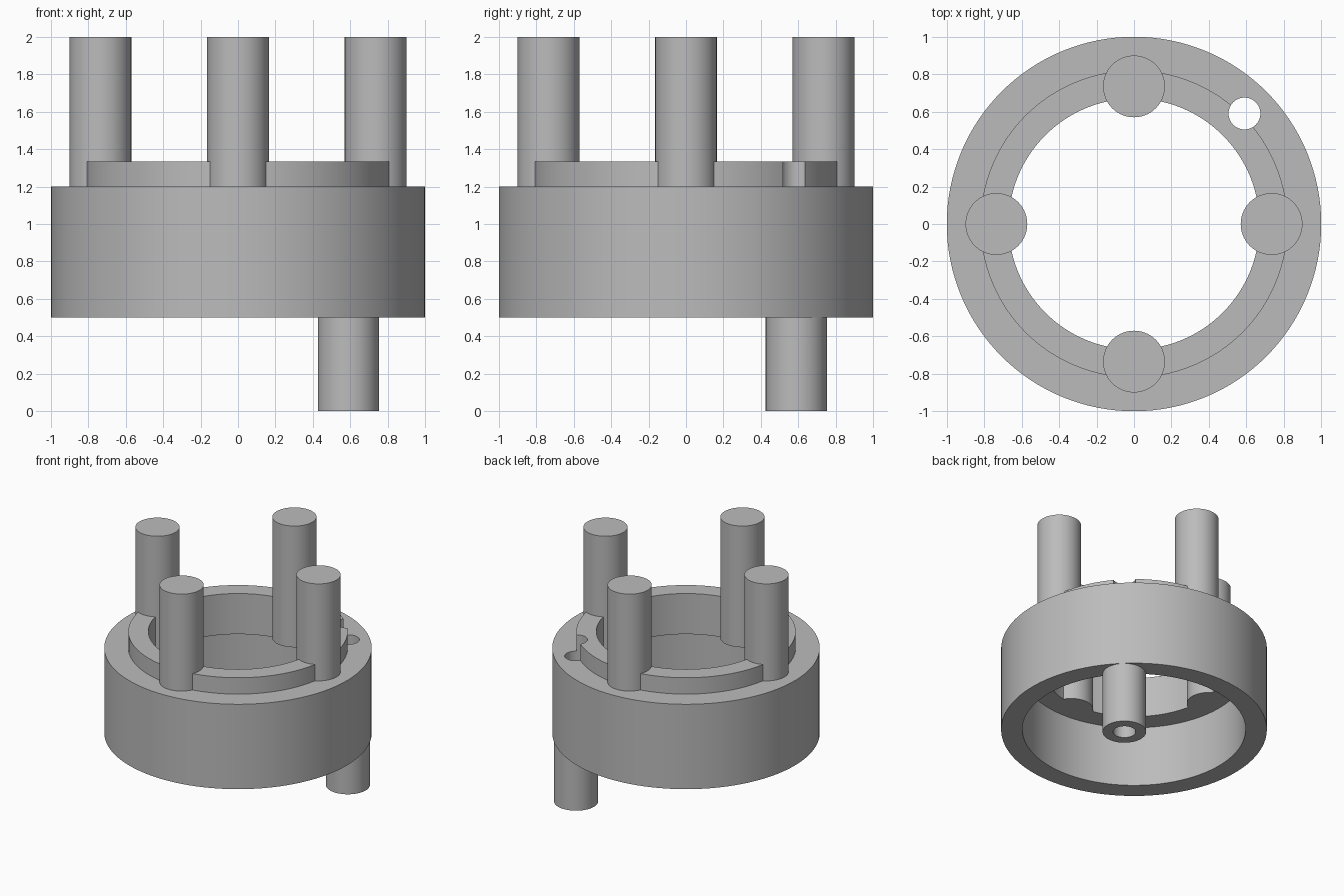
import bpy
import bmesh
from math import tau, sin, cos, radians
from mathutils import Matrix, Vector

cube = bpy.data.objects.get("Cube")
if cube:
    bpy.data.objects.remove(cube, do_unlink=True)

# Single plain grey
grey = bpy.data.materials.new("plain grey")
grey.use_nodes = True
grey.diffuse_color = (0.5, 0.5, 0.5, 1)
grey.node_tree.nodes["Principled BSDF"].inputs["Base Color"].default_value = (0.5, 0.5, 0.5, 1)


def lathe(name, profile, steps, location=(0, 0, 0), closed=True):
    """Turn a (radius, height) profile around the vertical axis."""
    bm = bmesh.new()
    verts = [bm.verts.new((r, 0, z)) for r, z in profile]
    edges = [bm.edges.new(pair) for pair in zip(verts, verts[1:])]
    if closed:
        edges.append(bm.edges.new((verts[-1], verts[0])))
    bmesh.ops.spin(bm, geom=verts + edges, cent=(0, 0, 0), axis=(0, 0, 1),
                   angle=tau, steps=steps, use_merge=True)
    bmesh.ops.remove_doubles(bm, verts=bm.verts, dist=0.0001)
    bmesh.ops.recalc_face_normals(bm, faces=bm.faces)
    mesh = bpy.data.meshes.new(name)
    bm.to_mesh(mesh)
    bm.free()
    mesh.materials.append(grey)
    obj = bpy.data.objects.new(name, mesh)
    obj.location = location
    bpy.context.collection.objects.link(obj)
    return obj


def rod(name, radius, bottom, top, location):
    return lathe(name, [(0, bottom), (radius, bottom), (radius, top), (0, top)],
                 64, location, closed=False)


def smooth(obj):
    bpy.ops.object.select_all(action="DESELECT")
    obj.select_set(True)
    bpy.context.view_layer.objects.active = obj
    bpy.ops.object.shade_smooth_by_angle(angle=radians(30))


# Heights and radii shared by the parts
ledge, deck, rim_top = 1.0, 1.2, 1.335
bore = 0.67
tube_spot = (0.59, 0.59, 0)
hole = 0.085

# Ring body: wide skirt, inner ledge and raised rim in one profile
body = lathe("ring_body", [
    (1.0, 0.5), (1.0, deck), (0.82, deck), (0.82, rim_top),
    (bore, rim_top), (bore, ledge), (0.84, ledge), (0.84, 0.5)], 128)

# Vertical hole through the body, in line with the tube
cutter = rod("hole_cutter", hole, 0.3, 1.6, tube_spot)
cut = body.modifiers.new("tube_hole", "BOOLEAN")
cut.operation = "DIFFERENCE"
cut.solver = "EXACT"
cut.object = cutter
bpy.context.view_layer.objects.active = body
bpy.ops.object.modifier_apply(modifier=cut.name)
bpy.data.objects.remove(cutter, do_unlink=True)
smooth(body)

# Hollow tube hanging below the ledge
tube = lathe("lower_tube", [(hole, 0), (0.164, 0), (0.164, ledge), (hole, ledge)],
             64, tube_spot)
smooth(tube)

# Four upright pins, a quarter turn apart
for i, side in enumerate(("left", "back", "right", "front")):
    angle = i * tau / 4
    pin = rod(side + "_pin", 0.165, ledge, 2.0,
              (0.735 * cos(angle), 0.735 * sin(angle), 0))
    smooth(pin)
